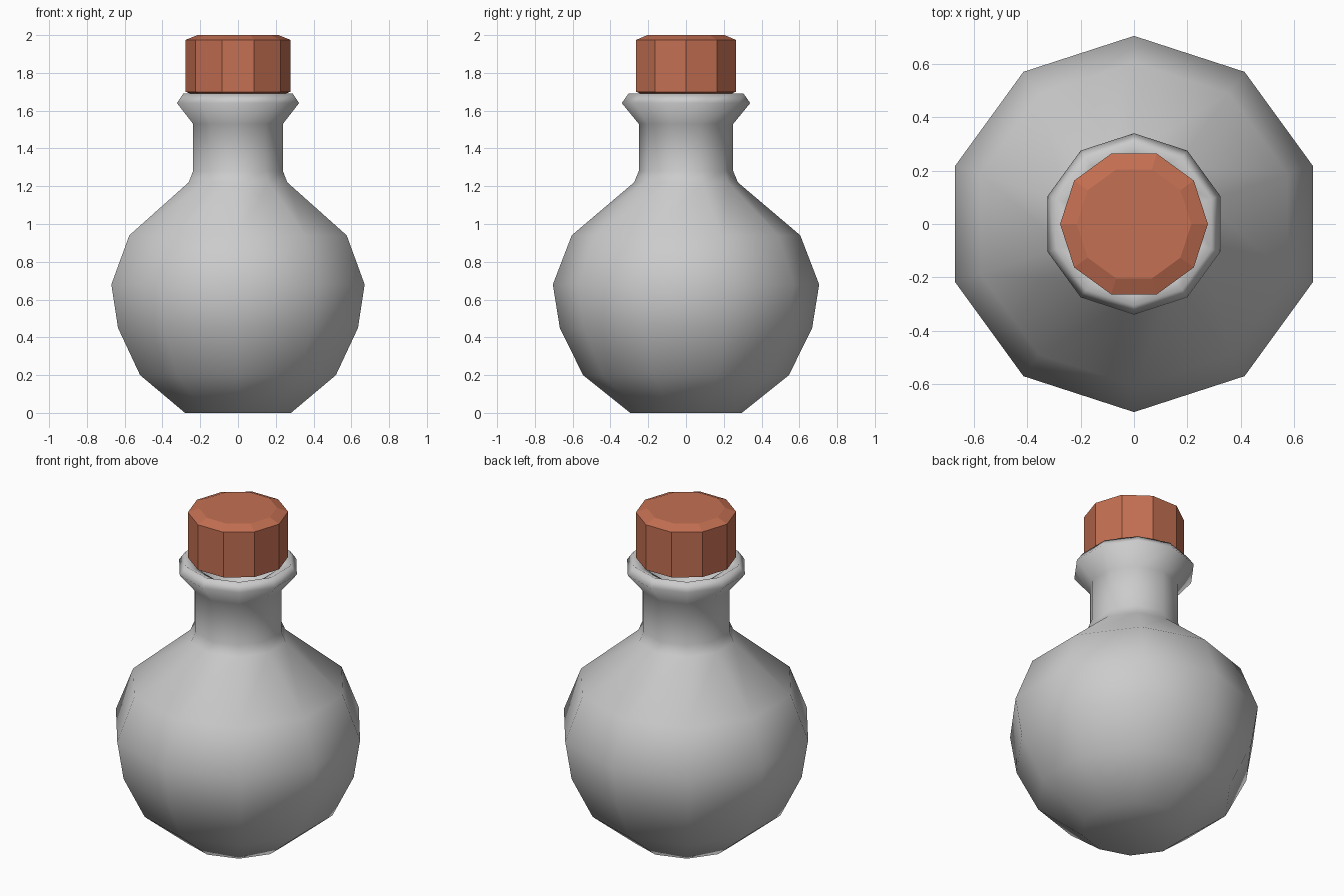
import bpy, bmesh, math

if "Cube" in bpy.data.objects:
    bpy.data.objects.remove(bpy.data.objects["Cube"])

SIDES = 10


def lathe(name, profile, start_deg, smooth):
    """Closed solid of revolution from (radius, z) rings, capped at both ends."""
    bm = bmesh.new()
    rings = []
    for r, z in profile:
        angles = [math.radians(start_deg) + 2 * math.pi * i / SIDES for i in range(SIDES)]
        rings.append([bm.verts.new((r * math.cos(a), r * math.sin(a), z)) for a in angles])
    for low, high in zip(rings, rings[1:]):
        for i in range(SIDES):
            j = (i + 1) % SIDES
            bm.faces.new((low[i], low[j], high[j], high[i]))
    bm.faces.new(rings[0][::-1])
    bm.faces.new(rings[-1])
    for f in bm.faces:
        f.smooth = smooth
    mesh = bpy.data.meshes.new(name)
    bm.to_mesh(mesh)
    bm.free()
    obj = bpy.data.objects.new(name, mesh)
    bpy.context.collection.objects.link(obj)
    return obj


# Round flask with neck, flared lip and a recessed mouth
lathe("flask", [(0.295, 0), (0.545, 0.2), (0.668, 0.45), (0.705, 0.68),
                (0.605, 0.94), (0.275, 1.22), (0.25, 1.28), (0.25, 1.53),
                (0.34, 1.64), (0.305, 1.69), (0.21, 1.64), (0.19, 1.5)], 90, True)

# Faceted stopper with chamfered ends
stopper = lathe("stopper", [(0.215, 1.675), (0.277, 1.70),
                            (0.277, 1.975), (0.215, 2.0)], 0, False)
mat = bpy.data.materials.new("stopper_brown")
mat.diffuse_color = (0.55, 0.16, 0.085, 1)
mat.use_nodes = True
mat.node_tree.nodes["Principled BSDF"].inputs["Base Color"].default_value = mat.diffuse_color
stopper.data.materials.append(mat)
